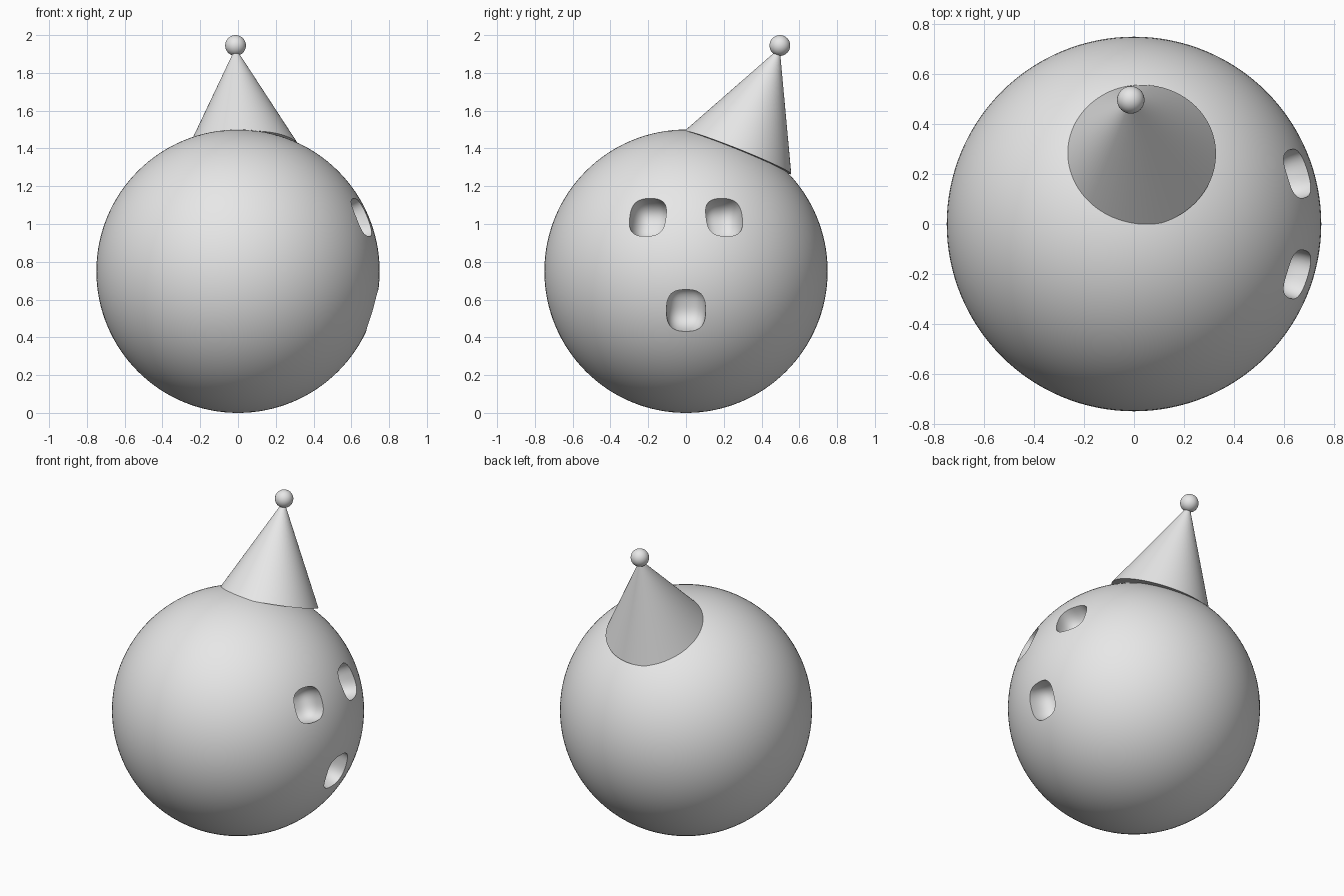
import bpy, bmesh, math
from mathutils import Vector, Matrix

if "Cube" in bpy.data.objects:
    bpy.data.objects.remove(bpy.data.objects["Cube"])

grey = bpy.data.materials.new("plain grey")
grey.diffuse_color = (0.8, 0.8, 0.8, 1)
grey.use_nodes = True
grey.node_tree.nodes["Principled BSDF"].inputs["Base Color"].default_value = grey.diffuse_color


def finish(obj, angle=35):
    """Give the part its colour and smooth shading with sharp edges kept."""
    obj.data.materials.clear()
    obj.data.materials.append(grey)
    bpy.ops.object.select_all(action='DESELECT')
    obj.select_set(True)
    bpy.context.view_layer.objects.active = obj
    bpy.ops.object.shade_smooth_by_angle(angle=math.radians(angle))


def ball(name, centre, radius, segments, rings):
    bpy.ops.mesh.primitive_uv_sphere_add(segments=segments, ring_count=rings,
                                         radius=radius, location=centre)
    obj = bpy.context.object
    obj.name = name
    return obj


def rounded_cutter(name, point, size, centre):
    """Squarish rounded blob set in the head surface, facing outwards."""
    bm = bmesh.new()
    bmesh.ops.create_icosphere(bm, subdivisions=4, radius=1)
    for v in bm.verts:
        v.co /= sum(abs(c) ** 2.8 for c in v.co) ** (1 / 2.8)
    out = (point - centre).normalized()
    turn = out.to_track_quat('X', 'Z').to_matrix().to_4x4()
    bm.transform(Matrix.Translation(point) @ turn @ Matrix.Diagonal((*size, 1)))
    mesh = bpy.data.meshes.new(name)
    bm.to_mesh(mesh)
    bm.free()
    obj = bpy.data.objects.new(name, mesh)
    bpy.context.collection.objects.link(obj)
    obj.hide_render = True
    return obj


# Head with two eye sockets and a mouth hollowed out of the +x side
centre = Vector((0, 0, 0.75))
head = ball("head", centre, 0.75, 128, 64)
holes = [("eye_cutter_a", Vector((0.665, -0.205, 1.04)), (0.14, 0.1, 0.108)),
         ("eye_cutter_b", Vector((0.665, 0.205, 1.04)), (0.14, 0.1, 0.108)),
         ("mouth_cutter", Vector((0.718, 0, 0.54)), (0.14, 0.103, 0.115))]
for name, point, size in holes:
    cutter = rounded_cutter(name, point, size, centre)
    cut = head.modifiers.new(name, 'BOOLEAN')
    cut.operation = 'DIFFERENCE'
    cut.solver = 'EXACT'
    cut.object = cutter
    bpy.context.view_layer.objects.active = head
    bpy.ops.object.modifier_apply(modifier=name)
    bpy.data.objects.remove(cutter)
finish(head)

# Party hat, tilted so that its rim lies on the head
rim = Vector((0.024, 0.274, 1.378))
tip = Vector((-0.013, 0.493, 1.925))
axis = tip - rim
bpy.ops.mesh.primitive_cone_add(vertices=96, radius1=0.305, radius2=0.004,
                                depth=axis.length, location=(rim + tip) / 2)
hat = bpy.context.object
hat.name = "hat"
hat.rotation_mode = 'QUATERNION'
hat.rotation_quaternion = axis.to_track_quat('Z', 'Y')
finish(hat)

# Bobble on the hat tip
finish(ball("bobble", (-0.013, 0.497, 1.945), 0.055, 32, 16))
